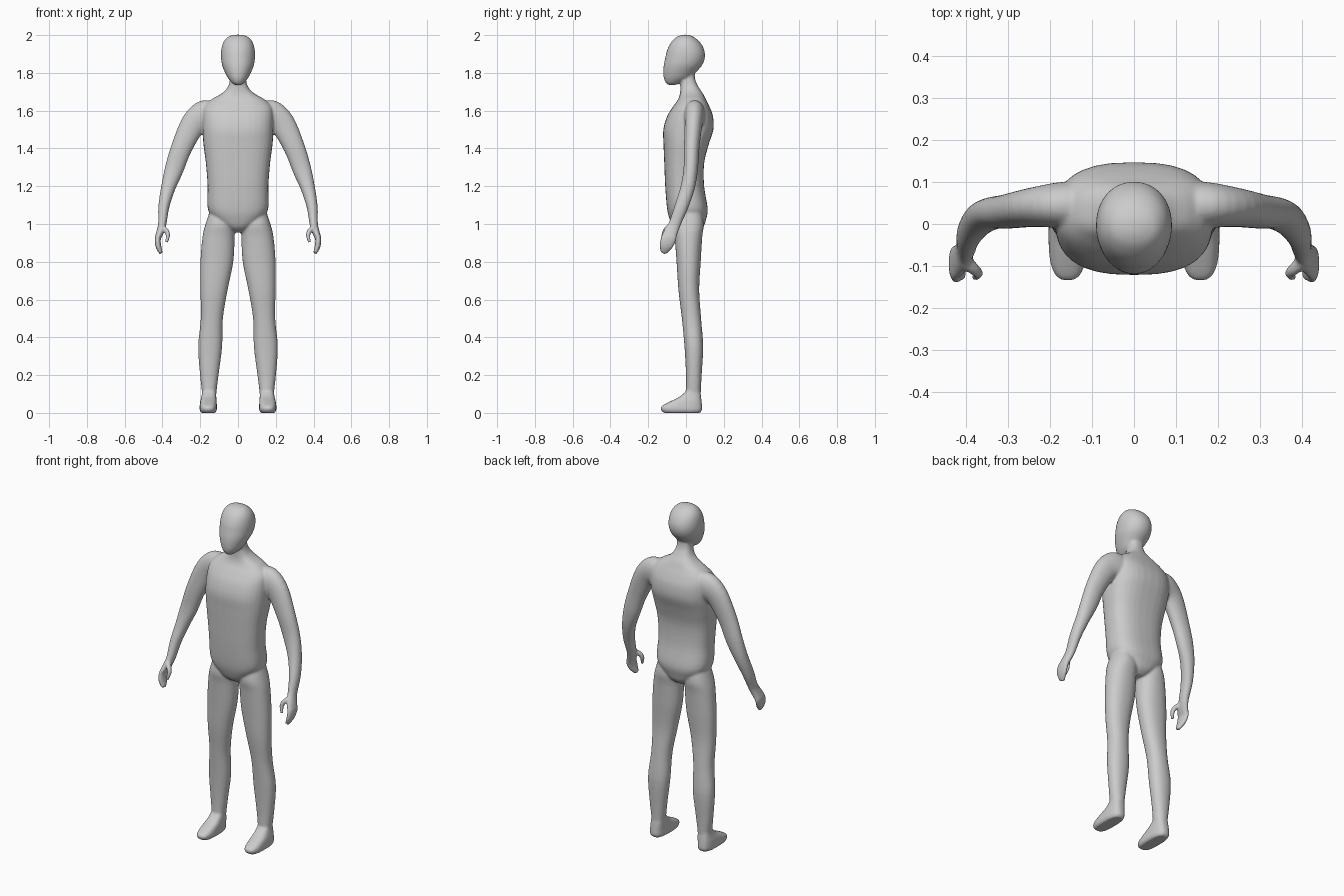
import bpy, bmesh
from math import cos, sin, tau, copysign
from mathutils import Vector

if "Cube" in bpy.data.objects:
    bpy.data.objects.remove(bpy.data.objects["Cube"])

SEGMENTS, STEPS = 32, 4
bm = bmesh.new()


def refine(rows):
    """Pass a smooth curve through a list of equal-length rows."""
    pts = [Vector(r) for r in rows]
    out = []
    for i in range(len(pts) - 1):
        a, b, c, d = pts[max(i - 1, 0)], pts[i], pts[i + 1], pts[min(i + 2, len(pts) - 1)]
        for k in range(STEPS):
            t = k / STEPS
            out.append(b + (c - a) * (t / 2) + (a * 2 - b * 5 + c * 4 - d) * (t * t / 2)
                       + (b * 3 - a - c * 3 + d) * (t ** 3 / 2))
    return out + [pts[-1]]


def skin(rings):
    """Close a stack of vertex loops into a solid."""
    loops = [[bm.verts.new(p) for p in ring] for ring in rings]
    for a, b in zip(loops, loops[1:]):
        for i in range(SEGMENTS):
            j = (i + 1) % SEGMENTS
            bm.faces.new((a[i], a[j], b[j], b[i]))
    bm.faces.new(loops[0])
    bm.faces.new(loops[-1])


def ring(centre, u, v, power):
    """Rounded-square outline spanned by the half axes u and v."""
    def bend(c):
        return copysign(abs(c) ** (2 / power), c)
    angles = [tau * i / SEGMENTS for i in range(SEGMENTS)]
    return [centre + u * bend(cos(a)) + v * bend(sin(a)) for a in angles]


def stack(rows, power=2.0, side=1):
    """Level sections: z, x min, x max, y front, y back."""
    rings = []
    for z, x0, x1, y0, y1 in refine(rows):
        rings.append(ring(Vector((side * (x0 + x1) / 2, (y0 + y1) / 2, z)),
                          Vector(((x1 - x0) / 2, 0, 0)), Vector((0, (y1 - y0) / 2, 0)), power))
    skin(rings)


def limb(rows, side):
    """Sections across a path: x, y, z, thickness, width."""
    rows = refine(rows)
    path = [Vector((side * r[0], r[1], r[2])) for r in rows]
    rings = []
    for i, (p, r) in enumerate(zip(path, rows)):
        along = (path[min(i + 1, len(path) - 1)] - path[max(i - 1, 0)]).normalized()
        wide = (Vector((0, 1, 0)) - along * along.y).normalized()
        rings.append(ring(p, along.cross(wide) * r[3], wide * r[4], 2.1))
    skin(rings)


def centred(rows):
    return [(z, -w, w, front, back) for z, w, front, back in rows]


# Torso and neck: z, half width, front, back
stack(centred([
    (.955, .03, -.03, .06), (.98, .07, -.065, .09), (1.02, .12, -.085, .105),
    (1.08, .16, -.10, .115), (1.2, .161, -.11, .096), (1.32, .17, -.115, .096),
    (1.42, .183, -.119, .12), (1.5, .188, -.12, .145), (1.57, .188, -.10, .143),
    (1.62, .18, -.07, .125), (1.66, .14, -.042, .105), (1.69, .088, -.032, .09),
    (1.72, .057, -.03, .07), (1.76, .043, -.03, .05), (1.81, .04, -.03, .045)]), 2.6)

# Head: egg shape with a narrow chin
stack(centred([
    (1.735, .012, -.09, -.06), (1.745, .03, -.106, -.03), (1.77, .052, -.117, .02),
    (1.8, .068, -.12, .05), (1.84, .084, -.118, .085), (1.88, .09, -.11, .1),
    (1.92, .089, -.1, .097), (1.96, .079, -.08, .076), (1.99, .055, -.05, .042),
    (2.002, .02, -.02, .01)]), 2.1)

for side in (1, -1):
    # Leg
    stack([(1.08, .05, .145, -.05, .08), (1.0, .02, .172, -.068, .094),
           (.93, .018, .188, -.06, .086), (.8, .025, .199, -.05, .078),
           (.65, .055, .199, -.04, .07), (.5, .08, .197, -.022, .08),
           (.35, .084, .211, -.008, .091), (.2, .103, .201, 0, .083),
           (.1, .115, .19, 0, .078), (.05, .117, .192, .005, .078)], 2.2, side)
    # Foot
    stack([(0, .12, .195, -.118, .075), (.015, .112, .203, -.133, .085),
           (.035, .112, .203, -.13, .085), (.06, .113, .2, -.085, .083),
           (.085, .115, .194, -.035, .08), (.12, .118, .188, .005, .075)], 2.8, side)
    # Arm and mitten hand
    limb([(.11, .045, 1.575, .06, .055), (.17, .045, 1.575, .082, .055),
          (.235, .04, 1.53, .068, .047), (.298, .03, 1.405, .056, .041),
          (.338, .025, 1.29, .05, .038), (.37, .008, 1.19, .038, .038),
          (.393, -.025, 1.09, .029, .036), (.401, -.06, 1.0, .022, .032),
          (.415, -.083, .95, .019, .038), (.425, -.093, .92, .016, .041),
          (.421, -.107, .88, .015, .035), (.407, -.12, .845, .01, .016)], side)
    # Thumb
    limb([(.405, -.085, .985, .014, .018), (.381, -.107, .967, .013, .015),
          (.371, -.118, .94, .012, .013), (.379, -.127, .902, .008, .009)], side)

bmesh.ops.recalc_face_normals(bm, faces=bm.faces)
mesh = bpy.data.meshes.new("body")
bm.to_mesh(mesh)
bm.free()
body = bpy.data.objects.new("body", mesh)
bpy.context.collection.objects.link(body)

# Plain grey skin
grey = bpy.data.materials.new("plain_grey")
grey.use_nodes = True
colour = (.6, .6, .6, 1)
grey.diffuse_color = colour
grey.node_tree.nodes["Principled BSDF"].inputs["Base Color"].default_value = colour
mesh.materials.append(grey)

# Fuse the parts into one seamless surface and soften the joins
fuse = body.modifiers.new("fuse", "REMESH")
fuse.mode = "VOXEL"
fuse.voxel_size = .006
fuse.use_smooth_shade = True
soften = body.modifiers.new("soften", "SMOOTH")
soften.factor = .5
soften.iterations = 8
